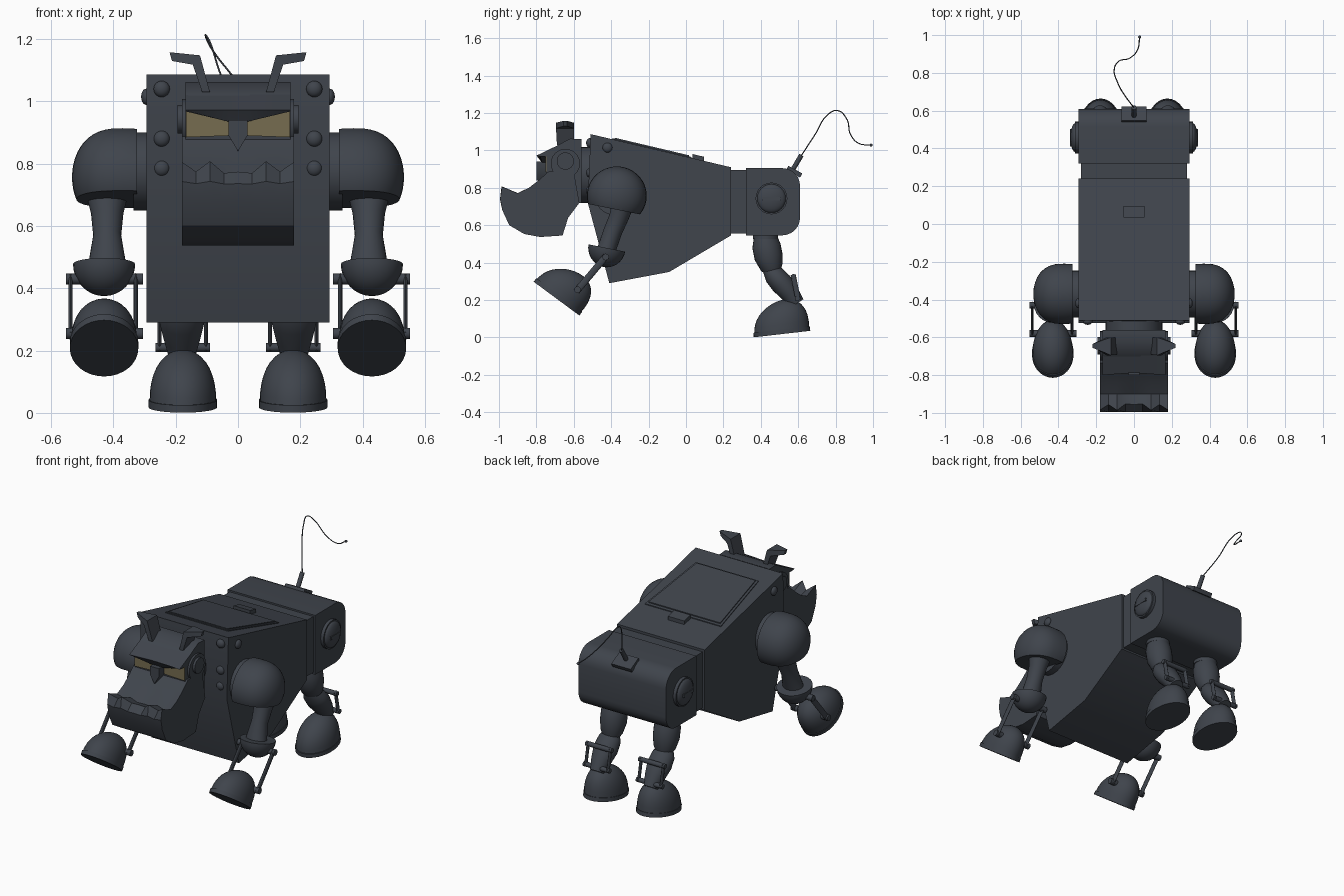
import bpy, bmesh, math
from mathutils import Matrix, Vector

cube = bpy.data.objects.get("Cube")
if cube:
    bpy.data.objects.remove(cube, do_unlink=True)


def material(name, rgb):
    m = bpy.data.materials.new(name)
    m.use_nodes = True
    m.diffuse_color = (*rgb, 1)
    m.node_tree.nodes["Principled BSDF"].inputs["Base Color"].default_value = (*rgb, 1)
    return m


STEEL = material("dark blue steel", (0.05, 0.058, 0.072))
AMBER = material("dull amber", (0.18, 0.15, 0.08))


def finish(name, bm, mat=STEEL, mirror=False, angle=35):
    bmesh.ops.recalc_face_normals(bm, faces=bm.faces[:])
    me = bpy.data.meshes.new(name)
    bm.to_mesh(me)
    bm.free()
    me.materials.append(mat)
    ob = bpy.data.objects.new(name, me)
    bpy.context.collection.objects.link(ob)
    bpy.ops.object.select_all(action="DESELECT")
    ob.select_set(True)
    bpy.context.view_layer.objects.active = ob
    bpy.ops.object.shade_smooth_by_angle(angle=math.radians(angle))
    if mirror:
        ob.modifiers.new("mirror", "MIRROR").use_mirror_merge = False
    return ob


def loft(name, rings, **kw):
    """Skin between equal rings of 3D points and cap both ends."""
    bm = bmesh.new()
    vs = [[bm.verts.new(p) for p in r] for r in rings]
    n = len(vs[0])
    for a, b in zip(vs, vs[1:]):
        for i in range(n):
            j = (i + 1) % n
            bm.faces.new((a[i], a[j], b[j], b[i]))
    bm.faces.new(vs[0])
    bm.faces.new(vs[-1])
    return finish(name, bm, **kw)


def slab(name, pts, vec, **kw):
    return loft(name, [pts, [Vector(p) + Vector(vec) for p in pts]], **kw)


def side_slab(name, profile, half, **kw):
    return slab(name, [(-half, y, z) for y, z in profile], (2 * half, 0, 0), **kw)


def limb(name, x, rings, n=24, **kw):
    """Elliptical tube in a side plane; rings are (y, z, x radius, side radius)."""
    out = []
    for i, (y, z, rx, ry) in enumerate(rings):
        a, b = rings[max(i - 1, 0)], rings[min(i + 1, len(rings) - 1)]
        t = Vector((0, b[0] - a[0], b[1] - a[1])).normalized()
        side = Vector((0, t.z, -t.y))
        out.append([Vector((x, y, z)) + Vector((rx * math.cos(w), 0, 0)) + side * ry * math.sin(w)
                    for w in (2 * math.pi * k / n for k in range(n))])
    return loft(name, out, **kw)


def cyl(name, p, q, r, n=24, **kw):
    p, q = Vector(p), Vector(q)
    bm = bmesh.new()
    rot = (q - p).to_track_quat("Z", "Y").to_matrix().to_4x4()
    bmesh.ops.create_cone(bm, cap_ends=True, segments=n, radius1=r, radius2=r,
                          depth=(q - p).length, matrix=Matrix.Translation((p + q) / 2) @ rot)
    return finish(name, bm, **kw)


def sphere(u=24, v=16):
    bm = bmesh.new()
    bmesh.ops.create_uvsphere(bm, u_segments=u, v_segments=v, radius=1)
    return bm


def cut(bm, co, no):
    """Remove everything on the positive side of a plane and close the hole."""
    r = bmesh.ops.bisect_plane(bm, geom=bm.verts[:] + bm.edges[:] + bm.faces[:],
                               plane_co=co, plane_no=no, clear_outer=True)
    bmesh.ops.edgeloop_fill(bm, edges=[e for e in r["geom_cut"] if isinstance(e, bmesh.types.BMEdge)])


def dome(name, c, s, **kw):
    bm = sphere(20, 12)
    bm.transform(Matrix.Translation(c) @ Matrix.Diagonal((*s, 1)))
    return finish(name, bm, **kw)


# Torso, waist and rounded hindquarters
side_slab("torso", [(-.51, 1.087), (-.525, .72), (-.41, .29), (-.09, .35), (.24, .545), (.24, .91)], .293)
side_slab("waist", [(.23, .895), (.23, .556), (.34, .556), (.34, .895)], .28)
R = .095
corner = [k * math.pi / 12 for k in range(7)]
rear = [(.32, .905)] + [(.515 + R * math.sin(a), .81 + R * math.cos(a)) for a in corner]
rear += [(.515 + R * math.cos(a), .641 - R * math.sin(a)) for a in corner] + [(.32, .546)]
side_slab("hindquarters", rear, .293)


# Sloping back hatch and its latch
def roof(y, lift):
    return 1.087 - (y + .51) * .236 + lift


def roof_plate(name, half_back, half_front, y_back, y_front, lift):
    pts = [(-half_back, y_back), (half_back, y_back), (half_front, y_front), (-half_front, y_front)]
    slab(name, [(x, y, roof(y, -.005)) for x, y in pts], (0, 0, lift + .005))


roof_plate("hatch_frame", .255, .21, .03, -.395, .005)
roof_plate("hatch_panel", .24, .197, .015, -.383, .011)
roof_plate("hatch_latch", .055, .055, .095, .035, .022)

# Rivets on the chest and flanks
for z in (1.04, .88, .785):
    dome("chest_rivet", (.245, -.514, z), (.026, .02, .026), mirror=True)
dome("flank_rivet", (.295, -.42, 1.015), (.016, .026, .026), mirror=True)

# Slotted hip caps
cyl("hip_rim", (.28, .457, .743), (.312, .457, .743), .085, mirror=True)
dome("hip_cap", (.31, .457, .743), (.027, .077, .077), mirror=True)
slab("hip_slot", [(.32, .41, .733), (.32, .504, .733), (.32, .504, .752), (.32, .41, .752)],
     (.018, 0, 0), mirror=True)

# Neck and upper head
cyl("neck", (0, -.58, .868), (0, -.5, .868), .15, n=32)
side_slab("skull", [(-.56, 1.06), (-.62, 1.063), (-.70, 1.02), (-.745, .97), (-.745, .8), (-.70, .7), (-.56, .72)], .168)
brow = []
for x, low, front in ((-.168, .968, -.8), (-.03, .935, -.79), (.03, .935, -.79), (.168, .968, -.8)):
    brow.append([(x, -.69, 1.025), (x, front, .972), (x, front + .02, low), (x, -.72, low)])
loft("brow", brow)
slab("eye", [(.03, -.752, .89), (.167, -.752, .885), (.167, -.752, .97), (.03, -.752, .938)],
     (0, .008, 0), mat=AMBER, mirror=True)
nose = [(-.03, .94), (.03, .94), (.03, .89), (0, .84), (-.03, .89)]
slab("nose", [(x, -.80, z) for x, z in nose], (0, .06, 0))

# Scoop-shaped jaw with a toothed front lip
jaw = []
for k in range(-4, 5):
    x = k * .045
    low = (0, 1, .15, .9, .2)[abs(k)] if k else .9
    jaw.append([(x, y, z) for y, z in (
        (-.735, .887), (-.785, .842), (-.84, .80), (-.90, .775 - .02 * low),
        (-.992 + .04 * low, .815 - .045 * low), (-.994, .745 - .01 * low), (-.982, .68),
        (-.945, .60), (-.865, .553), (-.78, .537), (-.66, .545), (-.63, .64), (-.57, .72), (-.60, .887))])
loft("jaw", jaw, angle=30)
cyl("jaw_arm", (.16, -.645, .93), (.18, -.645, .93), .078, mirror=True)
cyl("jaw_hinge", (.17, -.645, .943), (.194, -.645, .943), .046, mirror=True)

# Swept ears
ear = []
for x0, x1, z0, z1, y0, y1 in ((.09, .115, 1.03, 1.03, -.69, -.60), (.122, .145, 1.148, 1.118, -.695, -.6),
                               (.22, .212, 1.158, 1.13, -.655, -.635)):
    ear.append([(x0, y0, z0), (x1, y0, z1), (x1, y1, z1), (x0, y1, z0)])
loft("ear", ear, mirror=True)

# Antenna
slab("antenna_base", [(-.065, .535, .895), (.065, .535, .895), (.065, .61, .855), (-.065, .61, .855)],
     (0, .012, .022))
cyl("antenna_socket", (0, .555, .87), (0, .617, .975), .013, n=12)
wire = [(0, .615, .97), (-.055, .69, 1.085), (-.09, .757, 1.19), (-.105, .81, 1.213), (-.085, .858, 1.17),
        (-.02, .88, 1.085), (.02, .925, 1.037), (.03, .99, 1.028)]
cu = bpy.data.curves.new("antenna_wire", "CURVE")
cu.dimensions = "3D"
cu.bevel_depth = .003
cu.bevel_resolution = 1
sp = cu.splines.new("BEZIER")
sp.bezier_points.add(len(wire) - 1)
for bp, p in zip(sp.bezier_points, wire):
    bp.co = p
    bp.handle_left_type = bp.handle_right_type = "AUTO"
cu.materials.append(STEEL)
bpy.context.collection.objects.link(bpy.data.objects.new("antenna_wire", cu))
dome("antenna_tip", wire[-1], (.008, .008, .008))


# Hoof-like foot: boxy half dome on a flat sole
def foot(name, c, toe):
    t = Vector((0, *toe)).normalized()
    up = Vector((0, t.z, -t.y))
    c = Vector(c)
    bm = sphere(32, 20)
    cut(bm, (0, 0, 0), (0, 0, -1))
    for v in bm.verts:
        x, u, h = v.co
        h = max(h, 0) ** .8 * (1 - .13 * u)
        v.co = c + Vector((.107 * x, 0, 0)) + t * (.148 * u - .015 * h) + up * .168 * h
    finish(name, bm, mirror=True)
    ring = [2 * math.pi * k / 32 for k in range(32)]
    sole = [c + Vector((.11 * math.cos(a), 0, 0)) + t * .152 * math.sin(a) - up * .012 for a in ring]
    slab(name + "_sole", sole, up * .024, mirror=True)


foot("front_foot", (.43, -.685, .217), (-.23, .17))
foot("hind_foot", (.177, .512, .03), (-.305, -.035))

# Front legs: shoulder cover, upper arm, elbow cup, twin rods
cyl("shoulder_mount", (.28, -.37, .775), (.335, -.37, .775), .125, mirror=True)
bm = sphere(32, 24)
for v in bm.verts:
    x, y, z = v.co
    v.co = (.37 + .163 * math.copysign(abs(x) ** .75, x), -.37 + .16 * y, .757 + .157 * z)
cut(bm, (.4, -.53, .715), (0, -.2, -1))
cut(bm, (.325, 0, 0), (-1, 0, 0))
finish("shoulder", bm, mirror=True)
limb("upper_arm", .42, [(-.335, .72, .072, .06), (-.36, .64, .052, .052), (-.39, .57, .045, .05),
                        (-.425, .47, .062, .05)], mirror=True)
bm = sphere()
bm.transform(Matrix.Translation((.43, -.423, .48)) @ Matrix.Diagonal((.1, .1, .105, 1)))
cut(bm, (.43, -.423, .478), (0, .2, 1))
finish("elbow_cup", bm, mirror=True)
for name, y, z in (("elbow_axle", -.43, .43), ("front_ankle_axle", -.58, .255)):
    cyl(name, (.305, y, z), (.553, y, z), .018, n=16, mirror=True)
for x in (.328, .538):
    limb("front_rod", x, [(-.425, .437, .007, .018), (-.585, .247, .007, .018)], n=12, mirror=True)

# Hind legs: collar, thigh, shin, twin rods
cyl("hip_collar", (.177, .425, .525), (.177, .425, .56), .068, mirror=True)
limb("thigh", .177, [(.423, .545, .06, .06), (.43, .49, .074, .076), (.442, .43, .074, .076),
                     (.458, .375, .062, .06), (.472, .335, .04, .035)], mirror=True)
limb("shin", .18, [(.44, .37, .04, .035), (.47, .335, .066, .055), (.51, .29, .072, .06),
                   (.555, .235, .058, .052), (.59, .18, .042, .045)], mirror=True)
for name, y, z in (("knee_axle", .575, .325), ("hind_ankle_axle", .597, .21)):
    cyl(name, (.09, y, z), (.265, y, z), .014, n=16, mirror=True)
for x in (.103, .252):
    limb("hind_rod", x, [(.573, .335, .006, .014), (.6, .2, .006, .014)], n=12, mirror=True)
